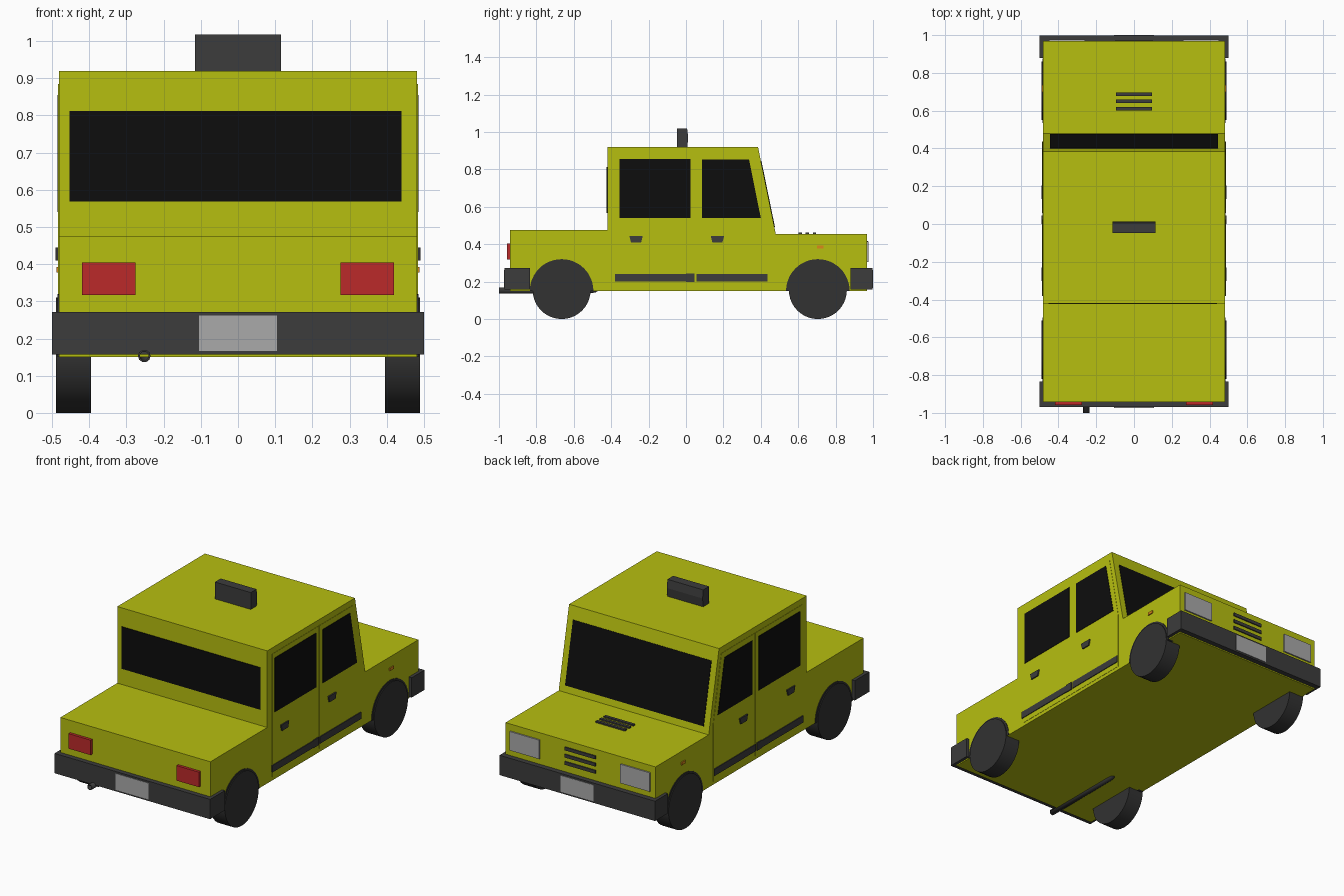
import bpy, bmesh
from math import sin, cos, pi
from mathutils import Vector

if "Cube" in bpy.data.objects:
    bpy.data.objects.remove(bpy.data.objects["Cube"])


def material(name, rgb):
    m = bpy.data.materials.new(name)
    m.diffuse_color = (*rgb, 1)
    m.use_nodes = True
    m.node_tree.nodes["Principled BSDF"].inputs["Base Color"].default_value = m.diffuse_color
    return m


YELLOW = material("yellow_paint", (0.47, 0.52, 0.005))
DARK = material("dark_trim", (0.045, 0.045, 0.045))
RUBBER = material("rubber", (0.032, 0.032, 0.032))
GLASS = material("black_glass", (0.004, 0.004, 0.004))
RED = material("red_lens", (0.5, 0.023, 0.023))
LAMP = material("lamp", (0.4, 0.4, 0.4))
ORANGE = material("orange_lens", (0.7, 0.25, 0.01))


def prism(name, pts, axis, a, b, mat):
    """Extrude a 2D outline along an axis from a to b."""
    def place(p, t):
        return {"x": (t, p[0], p[1]), "y": (p[0], t, p[1]), "z": (p[0], p[1], t)}[axis]
    bm = bmesh.new()
    ends = [[bm.verts.new(place(p, t)) for p in pts] for t in (a, b)]
    for e in ends:
        bm.faces.new(e)
    n = len(pts)
    for i in range(n):
        j = (i + 1) % n
        bm.faces.new((ends[0][i], ends[0][j], ends[1][j], ends[1][i]))
    bmesh.ops.recalc_face_normals(bm, faces=bm.faces)
    me = bpy.data.meshes.new(name)
    bm.to_mesh(me)
    bm.free()
    ob = bpy.data.objects.new(name, me)
    bpy.context.collection.objects.link(ob)
    me.materials.append(mat)
    return ob


def box(name, x, y, z, mat):
    return prism(name, [(x[0], y[0]), (x[1], y[0]), (x[1], y[1]), (x[0], y[1])], "z", *z, mat)


def rect(y0, y1, z0, z1):
    return [(y0, z0), (y1, z0), (y1, z1), (y0, z1)]


def arc(cy, cz, r, end, n):
    return [(cy + r * cos(end * i / n), cz + r * sin(end * i / n)) for i in range(n)]


def smooth(ob):
    bpy.ops.object.select_all(action="DESELECT")
    ob.select_set(True)
    bpy.context.view_layer.objects.active = ob
    bpy.ops.object.shade_smooth_by_angle()


# Body shell: one side profile extruded across the width (bonnet towards +y)
W = 0.482
prism("body", [(-0.942, 0.15), (0.968, 0.15), (0.968, 0.455), (0.48, 0.455),
               (0.385, 0.92), (-0.42, 0.92), (-0.942, 0.475)][:6]
      + [(-0.42, 0.475), (-0.942, 0.475)], "x", -W, W, YELLOW)

# Windscreen lies on the sloped front of the cabin
top, base = Vector((0.385, 0.92)), Vector((0.48, 0.455))
out = Vector((0.98, 0.2)) * 0.003
hi, lo = top.lerp(base, 0.16), top.lerp(base, 0.92)
prism("windscreen", [lo - out, lo + out, hi + out, hi - out], "x", -0.445, 0.445, GLASS)
box("rear_window", (-0.453, 0.44), (-0.424, -0.41), (0.568, 0.812), GLASS)

# Parts repeated on both flanks: outline, inner x, outer x
side_parts = [
    ("rear_door", rect(-0.375, 0.053, 0.17, 0.885), 0.47, 0.4835, YELLOW),
    ("front_door", [(0.057, 0.17), (0.44, 0.17), (0.44, 0.5), (0.365, 0.885), (0.057, 0.885)],
     0.47, 0.4835, YELLOW),
    ("rear_door_window", rect(-0.355, 0.025, 0.54, 0.855), 0.47, 0.486, GLASS),
    ("front_door_window", [(0.085, 0.54), (0.4, 0.54), (0.337, 0.852), (0.085, 0.852)],
     0.47, 0.486, GLASS),
    ("rear_door_trim", rect(-0.38, 0.045, 0.2, 0.24), 0.47, 0.488, DARK),
    ("front_door_trim", rect(0.055, 0.435, 0.2, 0.24), 0.47, 0.488, DARK),
    ("trim_joint", rect(0.0, 0.045, 0.198, 0.243), 0.47, 0.489, DARK),
    ("side_marker", rect(0.7, 0.735, 0.377, 0.393), 0.47, 0.488, ORANGE),
]
for name, y in (("rear_handle", -0.267), ("front_handle", 0.168)):
    side_parts.append((name, [(y - 0.027, 0.41), (y + 0.027, 0.41), (y + 0.036, 0.445),
                              (y - 0.036, 0.445)], 0.47, 0.491, DARK))
for name, y in (("rear", -0.665), ("front", 0.705)):
    side_parts.append((name + "_wheel_arch", arc(y, 0.15, 0.17, pi, 24) + [(y - 0.17, 0.15)],
                       0.45, 0.485, RUBBER))
    side_parts.append((name + "_wheel", arc(y, 0.155, 0.155, 2 * pi, 40), 0.395, 0.49, RUBBER))

for side, s in (("left", -1), ("right", 1)):
    for name, pts, a, b, mat in side_parts:
        ob = prism(side + "_" + name, pts, "x", s * a, s * b, mat)
        if "wheel" in name:
            smooth(ob)
    # Lamps
    box(side + "_tail_lamp", sorted((s * 0.276, s * 0.419)), (-0.958, -0.93), (0.317, 0.404), RED)
    box(side + "_headlamp", sorted((s * 0.26, s * 0.45)), (0.95, 0.976), (0.305, 0.415), LAMP)

# Wrap-around bumpers and blank number plates
for name, s, tip, face, back in (("rear", -1, 0.97, 0.935, 0.835), ("front", 1, 0.998, 0.96, 0.88)):
    outline = [(-0.5, back), (-0.5, tip), (0.5, tip), (0.5, back),
               (0.475, back), (0.475, face), (-0.475, face), (-0.475, back)]
    prism(name + "_bumper", [(x, s * y) for x, y in outline], "z", 0.157, 0.272, DARK)
    box(name + "_plate", (-0.105, 0.105), sorted((s * (tip - 0.01), s * (tip + 0.003))),
        (0.167, 0.262), LAMP)

# Grille bars and bonnet vents
for i in range(3):
    z = 0.315 + 0.042 * i
    box(f"grille_bar_{i + 1}", (-0.098, 0.098), (0.95, 0.974), (z, z + 0.019), DARK)
    y = 0.602 + 0.038 * i
    box(f"bonnet_vent_{i + 1}", (-0.095, 0.095), (y, y + 0.018), (0.445, 0.463), DARK)

# Roof sign, with a slightly bowed front side
prism("roof_sign", [(-0.047, 0.91), (0.006, 0.91), (0.012, 0.97), (0.006, 1.018), (-0.047, 1.018)],
      "x", -0.115, 0.115, DARK)

# Exhaust pipe: hollow tube turning up into the floor
cu = bpy.data.curves.new("exhaust_pipe", "CURVE")
cu.dimensions = "3D"
cu.bevel_depth = 0.017
cu.bevel_resolution = 3
path = [(-1.0, 0.153), (-0.52, 0.153), (-0.49, 0.157), (-0.455, 0.18)]
sp = cu.splines.new("POLY")
sp.points.add(len(path) - 1)
for p, (y, z) in zip(sp.points, path):
    p.co = (-0.252, y, z, 1)
cu.materials.append(DARK)
pipe = bpy.data.objects.new("exhaust_pipe", cu)
bpy.context.collection.objects.link(pipe)
wall = pipe.modifiers.new("wall", "SOLIDIFY")
wall.thickness = 0.005
